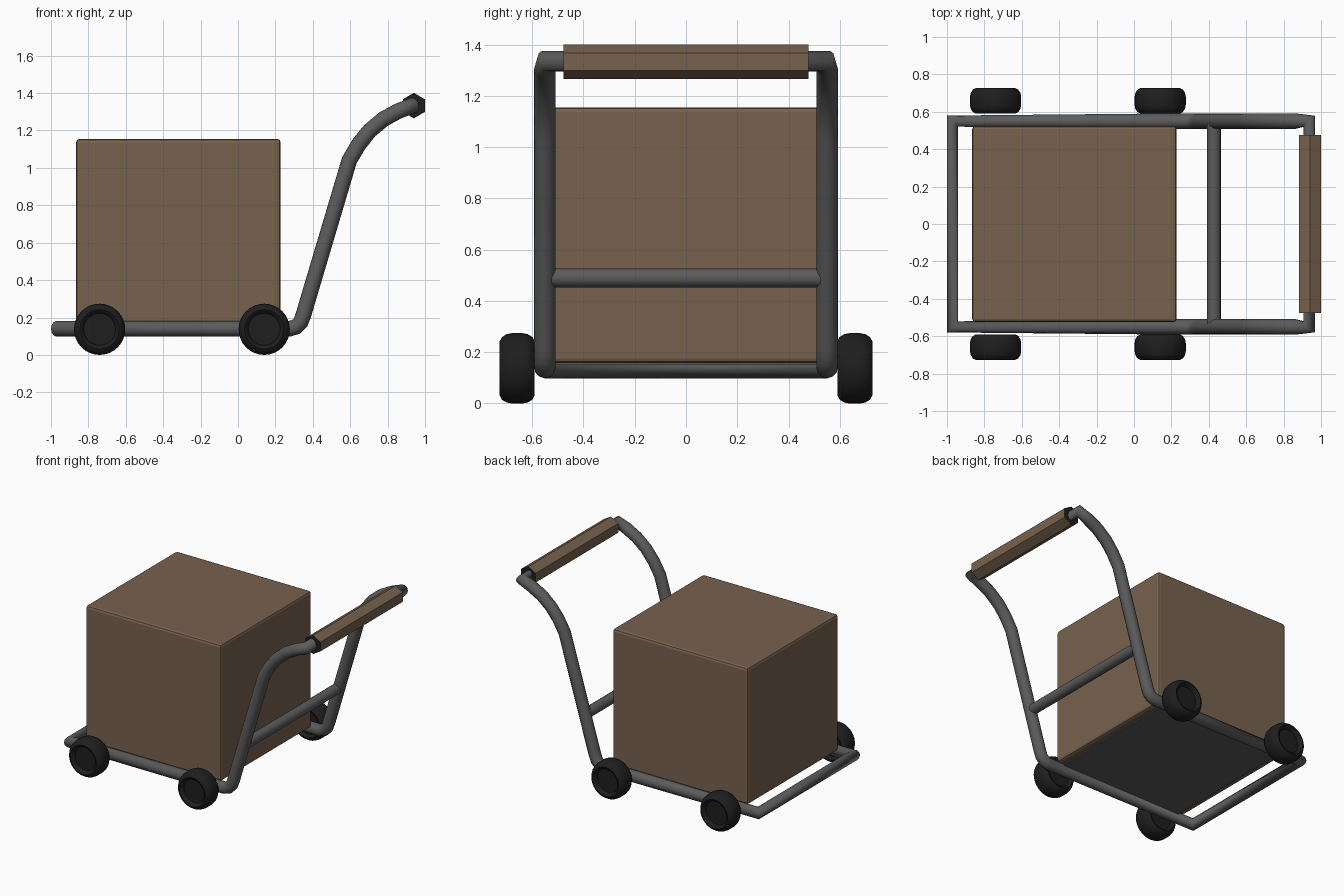
import bpy, bmesh, math
from mathutils import Matrix, Vector

if "Cube" in bpy.data.objects:
    bpy.data.objects.remove(bpy.data.objects["Cube"])


def material(name, r, g, b):
    m = bpy.data.materials.new(name)
    m.diffuse_color = (r, g, b, 1)
    m.use_nodes = True
    m.node_tree.nodes["Principled BSDF"].inputs["Base Color"].default_value = m.diffuse_color
    return m


BROWN = material("cardboard brown", 0.185, 0.122, 0.077)
GREY = material("steel grey", 0.105, 0.105, 0.105)
BLACK = material("rubber black", 0.013, 0.013, 0.013)


def finish(bm, name, mats, smooth=None):
    bmesh.ops.recalc_face_normals(bm, faces=bm.faces)
    mesh = bpy.data.meshes.new(name)
    bm.to_mesh(mesh)
    bm.free()
    ob = bpy.data.objects.new(name, mesh)
    bpy.context.collection.objects.link(ob)
    for m in mats:
        mesh.materials.append(m)
    if smooth:
        bpy.ops.object.select_all(action='DESELECT')
        ob.select_set(True)
        bpy.context.view_layer.objects.active = ob
        bpy.ops.object.shade_smooth_by_angle(angle=math.radians(smooth))
    return ob


def box(name, lo, hi, mat, bevel=0):
    lo, hi = Vector(lo), Vector(hi)
    bm = bmesh.new()
    bmesh.ops.create_cube(bm, size=1, matrix=Matrix.Translation((lo + hi) / 2)
                          @ Matrix.Diagonal((*(hi - lo), 1)))
    if bevel:
        bmesh.ops.bevel(bm, geom=bm.edges[:], offset=bevel, segments=2,
                        profile=0.5, affect='EDGES')
    return finish(bm, name, [mat])


def lathe_y(name, centre, profile, mats, steps, smooth=None):
    """Spin (radius, y) points around the y axis."""
    bm = bmesh.new()
    rings = []
    for r, y in profile:
        rings.append([bm.verts.new((centre[0] + r * math.sin(i * math.tau / steps), y,
                                    centre[1] + r * math.cos(i * math.tau / steps)))
                      for i in range(steps)])
    for a, b in zip(rings, rings[1:]):
        for i in range(steps):
            j = (i + 1) % steps
            bm.faces.new((a[i], a[j], b[j], b[i]))
    for ring in (rings[0], rings[-1]):
        bm.faces.new(ring).material_index = len(mats) - 1
    return finish(bm, name, mats, smooth)


# Tube frame: one closed loop, up one side and down the other
side = [(-0.97, 0.14), (0.275, 0.14), (0.31, 0.15), (0.335, 0.175), (0.35, 0.215),
        (0.595, 1.04), (0.645, 1.125), (0.705, 1.2), (0.78, 1.262), (0.86, 1.305), (0.937, 1.335)]
path = [(x, -0.55, z) for x, z in side] + [(x, 0.55, z) for x, z in reversed(side)]
curve = bpy.data.curves.new("tube_frame", 'CURVE')
curve.dimensions = '3D'
curve.bevel_depth = 0.042
curve.bevel_resolution = 4
spline = curve.splines.new('POLY')
spline.points.add(len(path) - 1)
for p, co in zip(spline.points, path):
    p.co = (*co, 1)
spline.use_cyclic_u = True
spline.use_smooth = True
curve.materials.append(GREY)
bpy.context.collection.objects.link(bpy.data.objects.new("tube_frame", curve))

# Crossbar between the uprights and six-sided grip with dark ends
lathe_y("crossbar", (0.427, 0.49), [(0.037, -0.535), (0.037, 0.535)], [GREY], 16, 40)
lathe_y("handle_grip", (0.94, 1.333), [(0.068, -0.477), (0.068, 0.477)], [BROWN, BLACK], 6)

# Cargo box and the grey deck plate under it
box("cargo_box", (-0.865, -0.525, 0.158), (0.228, 0.525, 1.155), BROWN, 0.018)
box("deck_plate", (-0.82, -0.54, 0.15), (0.18, 0.54, 0.159), GREY)

# Four wheels with recessed hubs
tyre = [(0.085, 0.70), (0.09, 0.717), (0.105, 0.727), (0.122, 0.718), (0.133, 0.70), (0.137, 0.68),
        (0.137, 0.637), (0.133, 0.617), (0.122, 0.599), (0.105, 0.59), (0.09, 0.60), (0.085, 0.61)]
for x, end in ((-0.74, "front"), (0.14, "rear")):
    for s, hand in ((-1, "left"), (1, "right")):
        lathe_y(f"{end}_{hand}_wheel", (x, 0.137), [(r, s * y) for r, y in tyre], [BLACK], 32, 50)
